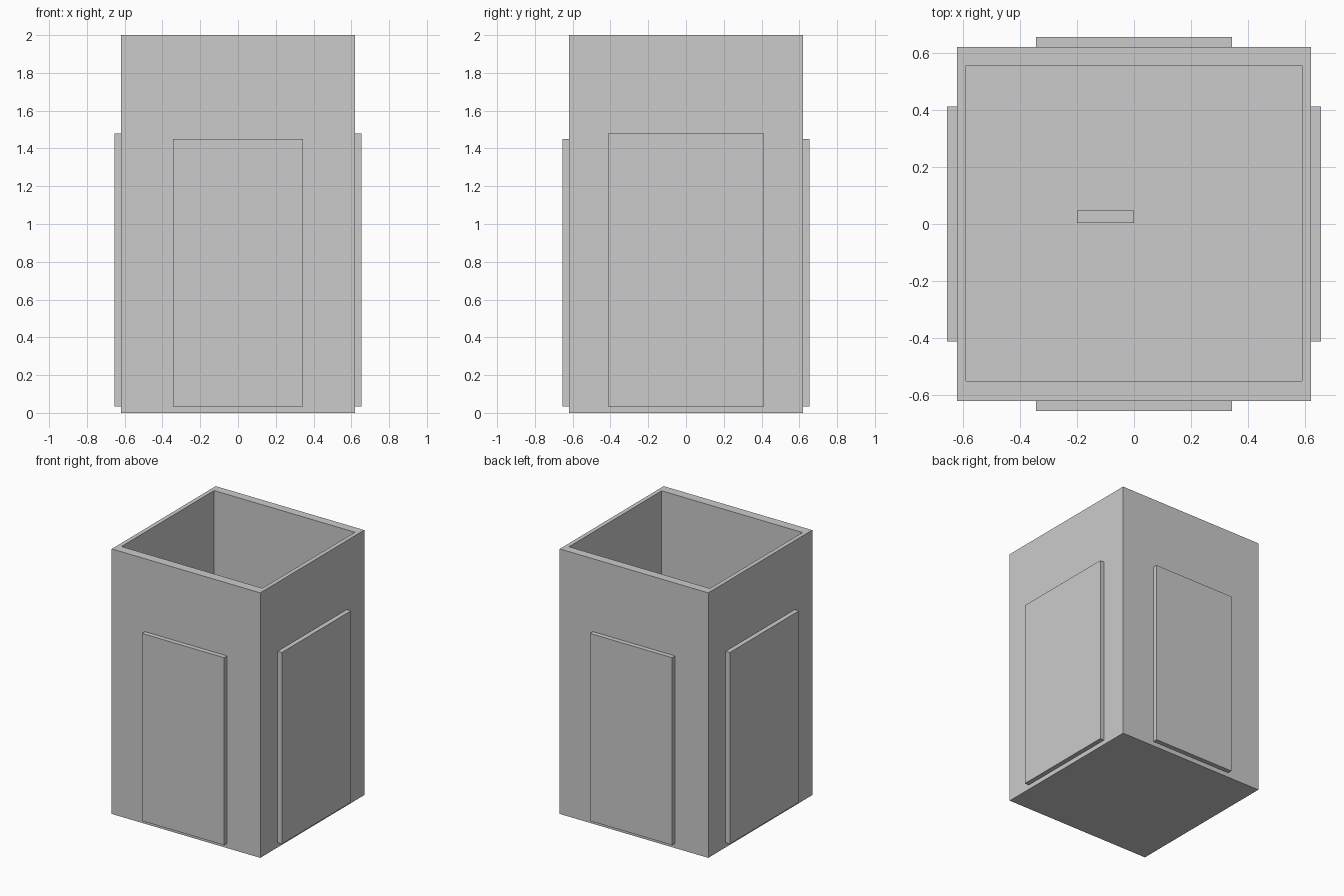
import bpy
from mathutils import Matrix, Vector
import bmesh

cube = bpy.data.objects.get("Cube")
if cube:
    bpy.data.objects.remove(cube, do_unlink=True)

GREY = (0.6, 0.6, 0.6, 1)
grey = bpy.data.materials.new("plain_grey")
grey.use_nodes = True
grey.diffuse_color = GREY
grey.node_tree.nodes["Principled BSDF"].inputs["Base Color"].default_value = GREY


def box(name, low, high):
    """Flat-sided box between two opposite corners."""
    low, high = Vector(low), Vector(high)
    bm = bmesh.new()
    place = Matrix.Translation((low + high) / 2) @ Matrix.Diagonal((high - low).to_4d())
    bmesh.ops.create_cube(bm, size=1, matrix=place)
    mesh = bpy.data.meshes.new(name)
    bm.to_mesh(mesh)
    bm.free()
    mesh.materials.append(grey)
    obj = bpy.data.objects.new(name, mesh)
    bpy.context.collection.objects.link(obj)
    return obj


# Open-topped square body, hollowed by a cutter
HALF, OUTER, BASE = 0.62, 0.655, 0.035
body = box("body", (-HALF, -HALF, 0), (HALF, HALF, 2))
cutter = box("cavity_cutter", (-0.588, -0.55, BASE), (0.588, 0.555, 2.2))
cutter.hide_render = True
cutter.hide_viewport = True
hollow = body.modifiers.new("hollow", "BOOLEAN")
hollow.operation = "DIFFERENCE"
hollow.solver = "EXACT"
hollow.object = cutter

# Raised panels on all four sides
for name, side in (("front", -1), ("back", 1)):
    y = sorted((side * HALF, side * OUTER))
    box(name + "_panel", (-0.343, y[0], BASE), (0.343, y[1], 1.45))
for name, side in (("right", -1), ("left", 1)):
    x = sorted((side * HALF, side * OUTER))
    box(name + "_panel", (x[0], -0.412, BASE), (x[1], 0.412, 1.48))

# Small block on the inside floor
box("inner_block", (-0.2, 0.003, BASE), (0, 0.047, 0.1))
